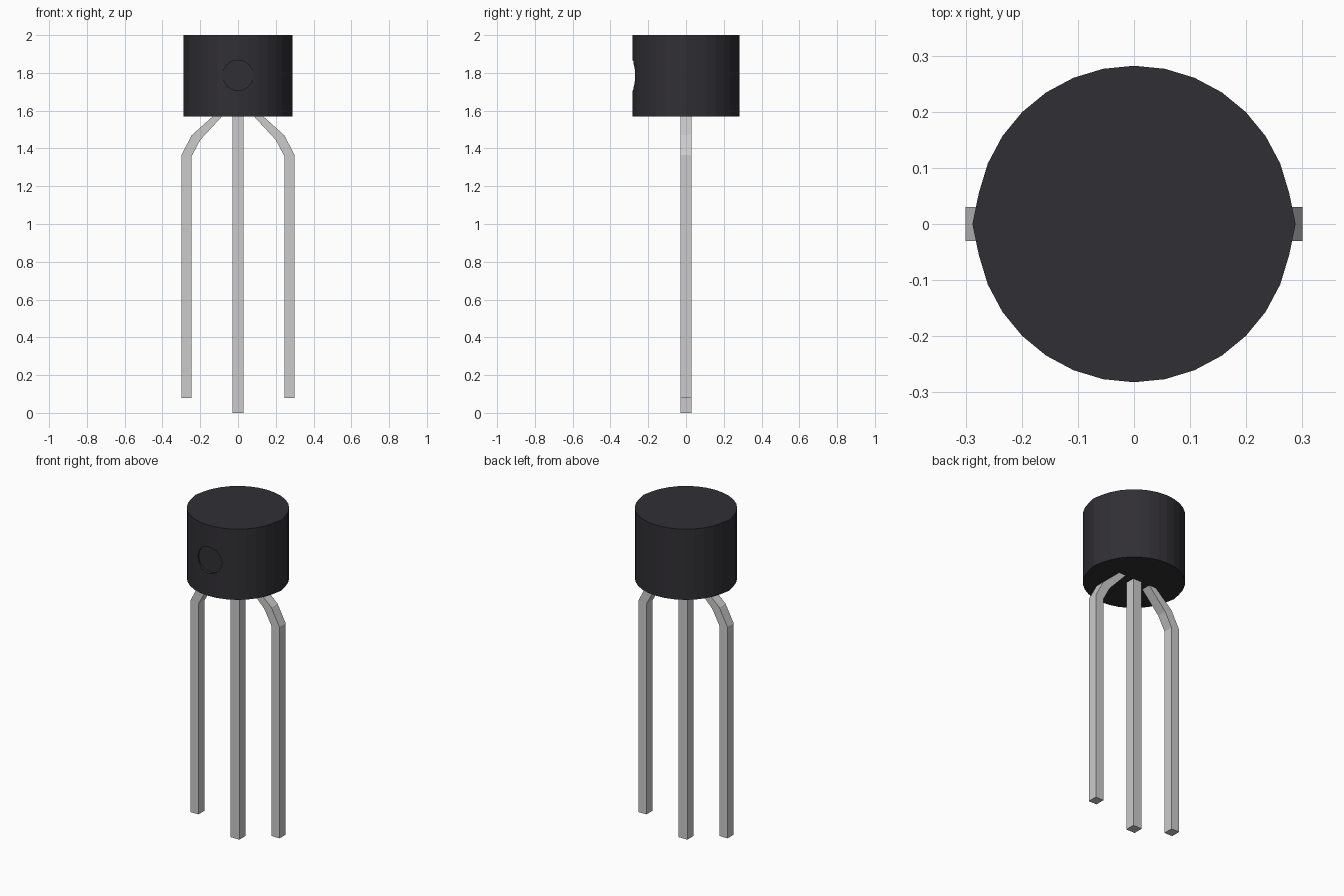
import bpy, bmesh, math
from mathutils import Matrix

if "Cube" in bpy.data.objects:
    bpy.data.objects.remove(bpy.data.objects["Cube"])

black = bpy.data.materials.new("black_plastic")
black.diffuse_color = (0.03, 0.028, 0.034, 1)
black.use_nodes = True
black.node_tree.nodes["Principled BSDF"].inputs["Base Color"].default_value = black.diffuse_color


def prism(name, profile, to_3d, lo, hi):
    """Extrude a closed 2D profile between two offsets."""
    bm = bmesh.new()
    rings = [[bm.verts.new(to_3d(a, b, c)) for a, b in profile] for c in (lo, hi)]
    bm.faces.new(rings[0])
    bm.faces.new(rings[1])
    n = len(profile)
    for i in range(n):
        j = (i + 1) % n
        bm.faces.new((rings[0][i], rings[0][j], rings[1][j], rings[1][i]))
    bmesh.ops.recalc_face_normals(bm, faces=bm.faces)
    mesh = bpy.data.meshes.new(name)
    bm.to_mesh(mesh)
    bm.free()
    obj = bpy.data.objects.new(name, mesh)
    bpy.context.collection.objects.link(obj)
    return obj


# Case: 32-sided drum, slightly pointed at the mould seams on +x and -x
R = 0.282
outline = []
for i in range(32):
    a = math.tau * i / 32
    r = 0.288 if i % 16 == 0 else R
    outline.append((r * math.cos(a), r * math.sin(a)))
case = prism("case", outline, lambda x, y, z: (x, y, z), 1.57, 2.0)
case.data.materials.append(black)

# Shallow round ejector mark on the front of the case
circle = [(0.08 * math.cos(math.tau * i / 32), 1.787 + 0.08 * math.sin(math.tau * i / 32))
          for i in range(32)]
cutter = prism("mark_cutter", circle, lambda x, z, y: (x, y, z), -0.4, -0.262)
cutter.data.materials.append(black)
cutter.hide_render = True
cut = case.modifiers.new("ejector_mark", "BOOLEAN")
cut.operation = "DIFFERENCE"
cut.solver = "EXACT"
cut.object = cutter
bpy.context.view_layer.objects.active = case
bpy.ops.object.modifier_apply(modifier=cut.name)
bpy.data.objects.remove(cutter)

# Leads: straight middle pin, bent outer pins mirrored left and right
W = 0.03
front = lambda x, z, y: (x, y, z)
prism("middle_lead", [(-W, 0), (W, 0), (W, 1.58), (-W, 1.58)], front, -W, W)
bent = [(0.245, 0.08), (0.30, 0.08), (0.30, 1.365), (0.245, 1.47),
        (0.122, 1.58), (0.075, 1.58), (0.20, 1.445), (0.245, 1.36)]
for side, name in ((-1, "left_lead"), (1, "right_lead")):
    prism(name, [(side * x, z) for x, z in bent], front, -W, W)
